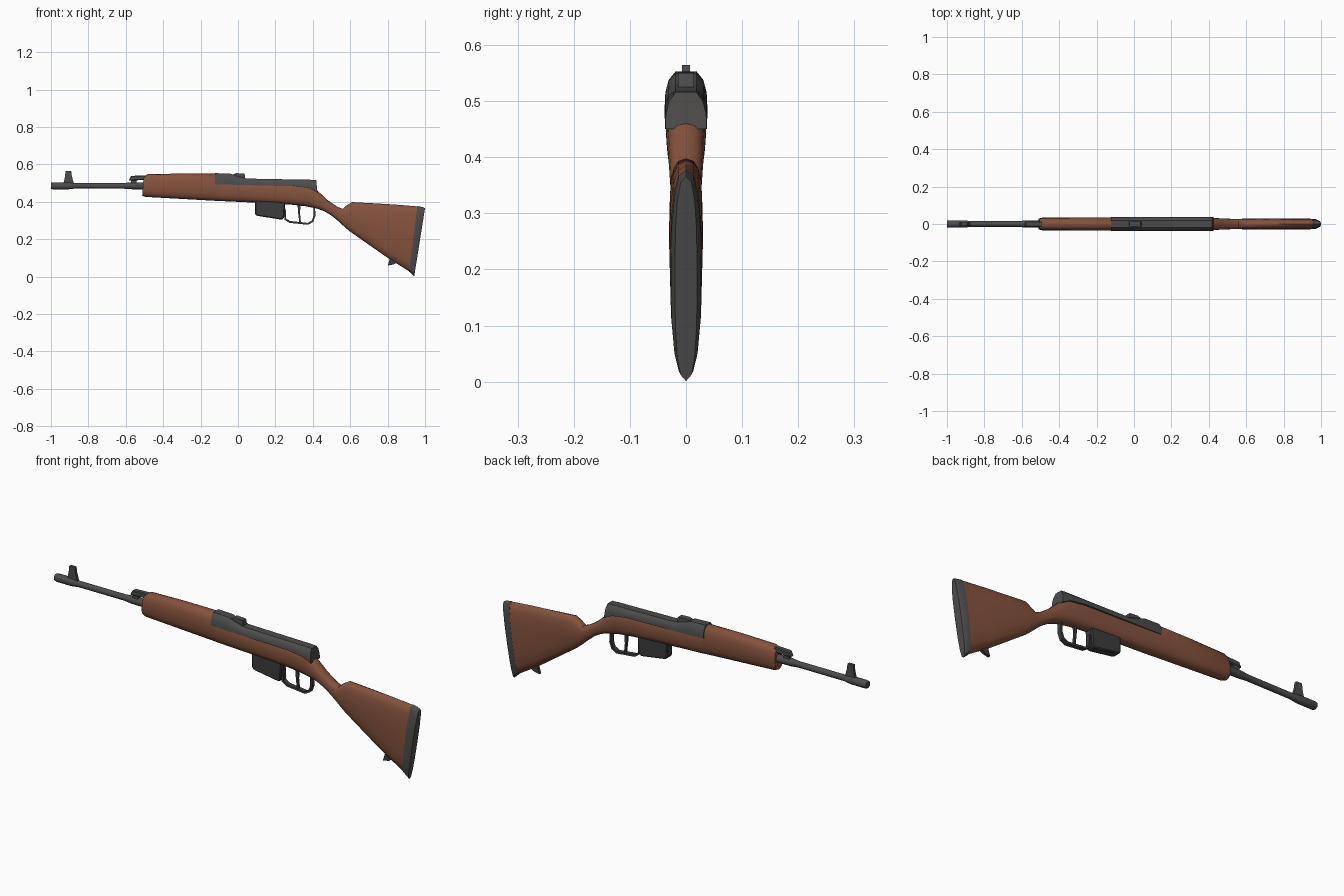
import bpy, bmesh, math

if "Cube" in bpy.data.objects:
    bpy.data.objects.remove(bpy.data.objects["Cube"])


def material(name, rgb):
    m = bpy.data.materials.new(name)
    m.diffuse_color = (*rgb, 1)
    m.use_nodes = True
    m.node_tree.nodes["Principled BSDF"].inputs["Base Color"].default_value = m.diffuse_color
    return m


WOOD = material("brown wood", (0.235, 0.085, 0.048))
STEEL = material("grey steel", (0.075, 0.073, 0.072))
DARK = material("dark steel", (0.045, 0.045, 0.047))


def finish(name, bm, mat, angle=35):
    bmesh.ops.recalc_face_normals(bm, faces=bm.faces)
    me = bpy.data.meshes.new(name)
    bm.to_mesh(me)
    bm.free()
    me.materials.append(mat)
    ob = bpy.data.objects.new(name, me)
    bpy.context.collection.objects.link(ob)
    bpy.ops.object.select_all(action='DESELECT')
    ob.select_set(True)
    bpy.context.view_layer.objects.active = ob
    bpy.ops.object.shade_smooth_by_angle(angle=math.radians(angle))
    return ob


def oval(n=16, power=2.6):
    """Rounded section: y in -1..1, height in 0..1."""
    pts = []
    for i in range(n):
        a = 2 * math.pi * i / n
        c, s = math.cos(a), math.sin(a)
        y = math.copysign(abs(c) ** (2 / power), c)
        h = math.copysign(abs(s) ** (2 / power), s)
        pts.append((y, (h + 1) / 2))
    return pts


def loft(name, stations, section, mat, angle=35):
    """Stations: bottom x, bottom z, top x, top z, half width."""
    bm = bmesh.new()
    rings = [[bm.verts.new((xb + (xt - xb) * h, y * w, zb + (zt - zb) * h))
              for y, h in section] for xb, zb, xt, zt, w in stations]
    n = len(section)
    for a, b in zip(rings, rings[1:]):
        for i in range(n):
            j = (i + 1) % n
            bm.faces.new((a[i], a[j], b[j], b[i]))
    bm.faces.new(rings[0])
    bm.faces.new(rings[-1])
    return finish(name, bm, mat, angle)


def plate(name, outline, half, mat, bevel=0.0):
    """Side outline (x, z) extruded across y."""
    bm = bmesh.new()
    f = bm.faces.new([bm.verts.new((x, -half, z)) for x, z in outline])
    ext = bmesh.ops.extrude_face_region(bm, geom=[f])
    bmesh.ops.translate(bm, vec=(0, 2 * half, 0),
                        verts=[v for v in ext['geom'] if isinstance(v, bmesh.types.BMVert)])
    if bevel:
        bmesh.ops.bevel(bm, geom=bm.edges[:], offset=bevel, segments=1, affect='EDGES')
    return finish(name, bm, mat, 30)


def turned(name, rings, z, mat, n=10):
    """Round bar along x from (x, radius) pairs."""
    return loft(name, [(x, z - r, x, z + r, r) for x, r in rings], oval(n, 2), mat, 40)


# wooden stock, from fore-end through wrist to butt
loft("stock", [
    (-.512, .432, -.505, .530, .029), (-.495, .426, -.485, .547, .034),
    (-.30, .415, -.30, .551, .035), (-.12, .405, -.12, .550, .036),
    (-.10, .404, -.10, .525, .036), (.10, .395, .10, .512, .036),
    (.28, .385, .28, .505, .036), (.36, .376, .39, .492, .035),
    (.42, .364, .44, .445, .032), (.46, .350, .48, .408, .030),
    (.50, .326, .53, .374, .028), (.54, .293, .56, .362, .027),
    (.57, .265, .58, .380, .028), (.60, .240, .61, .398, .029),
    (.70, .170, .72, .392, .030), (.80, .100, .84, .385, .030),
    (.915, .028, .960, .375, .028)], oval(), WOOD, 45)

# butt plate
loft("butt_plate", [
    (.914, .027, .959, .377, .0285), (.935, .008, .985, .372, .027),
    (.942, .001, 1.0, .366, .020)], oval(), STEEL)

# receiver cover over the stock
cover = [(-1, 0), (-.97, .4), (-.82, .75), (-.5, 1), (.5, 1), (.82, .75), (.97, .4), (1, 0)]
loft("receiver", [
    (-.122, .493, -.122, .553, .0375), (-.04, .491, -.04, .550, .038),
    (-.01, .490, -.01, .538, .038), (.04, .489, .045, .524, .038),
    (.30, .483, .30, .519, .038), (.38, .472, .38, .518, .038),
    (.425, .450, .418, .516, .037)], cover, STEEL)

# rear sight on the receiver
plate("rear_sight", [(-.03, .53), (-.025, .548), (-.01, .553), (.035, .550), (.04, .52)],
      .014, STEEL)

# barrel with muzzle
turned("barrel", [(-1, .017), (-.99, .020), (-.91, .020), (-.87, .015),
                  (-.62, .015), (-.58, .019), (-.48, .020)], .485, STEEL)

# muzzle bore, a thin dark disc
turned("bore", [(-1.0, .009), (-.995, .009)], .485, DARK)

# front sight
plate("front_sight", [(-.935, .49), (-.925, .535), (-.922, .564), (-.892, .564),
                      (-.888, .535), (-.875, .49)], .007, STEEL)

# gas tube and its bracket above the barrel
plate("gas_tube", [(-.585, .512), (-.572, .538), (-.48, .542), (-.48, .518)], .014, STEEL, .004)
plate("gas_bracket", [(-.575, .49), (-.57, .525), (-.545, .525), (-.54, .49)], .010, STEEL)

# magazine
plate("magazine", [(.09, .41), (.09, .333), (.10, .325), (.235, .304), (.245, .31), (.255, .41)],
      .022, DARK, .005)

# trigger guard: outer and inner edge of a bent strip
outer = [(.245, .365), (.248, .305), (.275, .287), (.375, .277), (.402, .292), (.414, .325), (.412, .375)]
inner = [(.403, .375), (.404, .327), (.395, .300), (.373, .287), (.278, .297), (.257, .310), (.255, .365)]
plate("trigger_guard", outer + inner, .011, DARK)

# trigger
plate("trigger", [(.318, .39), (.322, .335), (.328, .286), (.337, .286), (.332, .335), (.334, .39)],
      .006, DARK)

# sling loop under the butt
plate("sling_loop", [(.80, .058), (.815, .105), (.85, .078), (.835, .066)], .007, DARK)
